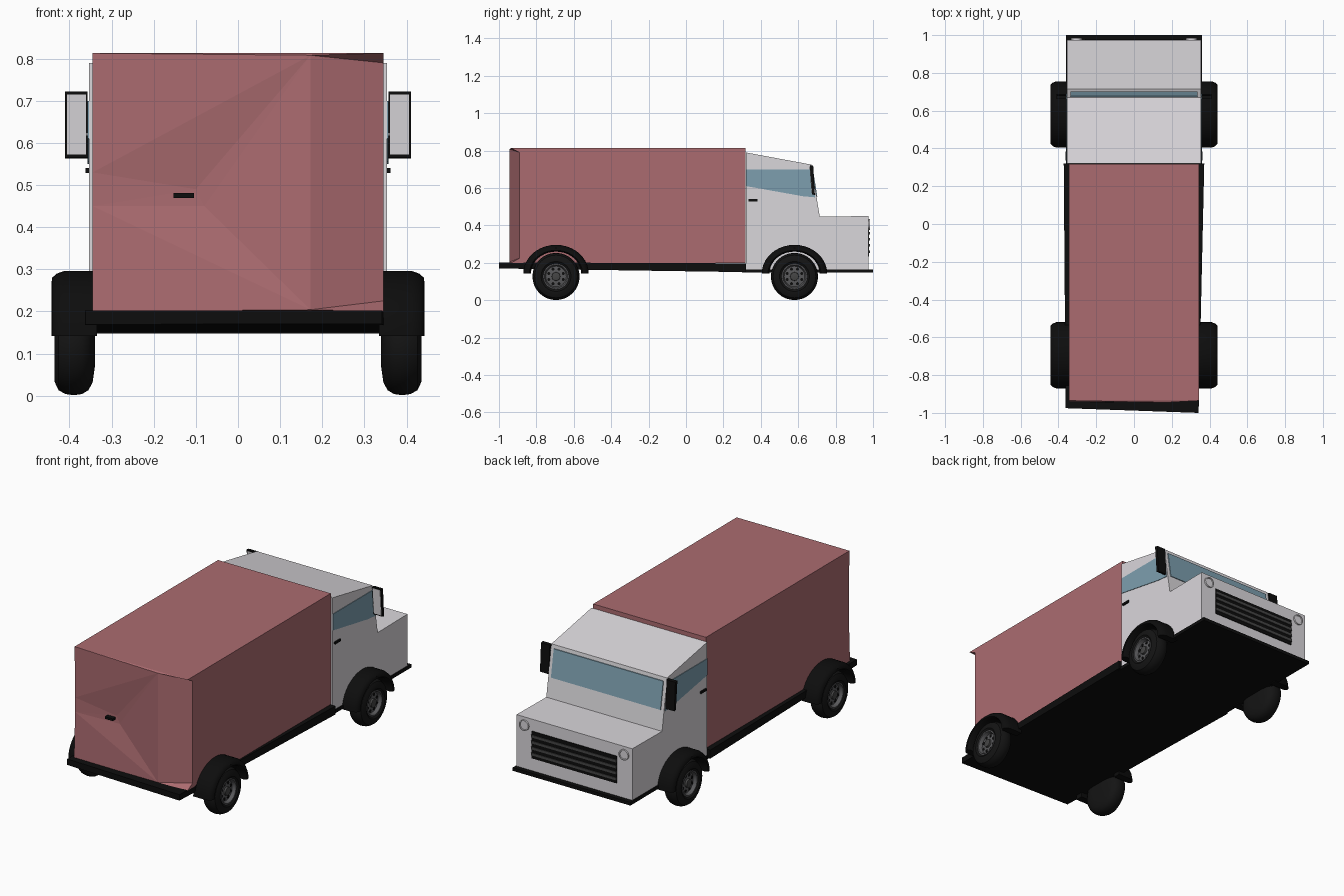
import bpy, bmesh, math
from mathutils import Vector

if "Cube" in bpy.data.objects:
    bpy.data.objects.remove(bpy.data.objects["Cube"])


def mat(name, r, g, b):
    m = bpy.data.materials.new(name)
    m.diffuse_color = (r, g, b, 1)
    m.use_nodes = True
    m.node_tree.nodes["Principled BSDF"].inputs["Base Color"].default_value = m.diffuse_color
    return m


RED = mat("dusty_red", 0.41, 0.148, 0.163)
WHITE = mat("off_white", 0.70, 0.68, 0.71)
GLASS = mat("blue_glass", 0.205, 0.345, 0.43)
BLACK = mat("black", 0.004, 0.004, 0.004)
TYRE = mat("tyre_black", 0.007, 0.007, 0.007)
RIM = mat("rim_grey", 0.10, 0.10, 0.105)
SLAT = mat("slat_grey", 0.06, 0.06, 0.06)


def mesh(name, verts, faces, material, smooth=None):
    bm = bmesh.new()
    vs = [bm.verts.new(v) for v in verts]
    for f in faces:
        bm.faces.new([vs[i] for i in f])
    bmesh.ops.recalc_face_normals(bm, faces=bm.faces)
    me = bpy.data.meshes.new(name)
    bm.to_mesh(me)
    bm.free()
    me.materials.append(material)
    ob = bpy.data.objects.new(name, me)
    bpy.context.collection.objects.link(ob)
    if smooth:
        bpy.ops.object.select_all(action='DESELECT')
        bpy.context.view_layer.objects.active = ob
        ob.select_set(True)
        bpy.ops.object.shade_smooth_by_angle(angle=math.radians(smooth))
    return ob


def loft(name, rings, material, smooth=None, caps=True):
    # skin a list of equal closed rings
    n = len(rings[0])
    verts = [p for r in rings for p in r]
    faces = [(k * n + i, k * n + (i + 1) % n, (k + 1) * n + (i + 1) % n, (k + 1) * n + i)
             for k in range(len(rings) - 1) for i in range(n)]
    if caps:
        faces += [list(range(n)), list(range(len(verts) - n, len(verts)))]
    return mesh(name, verts, faces, material, smooth)


def side_prism(name, pts, x0, x1, material):
    # (y, z) outline extruded along x
    return loft(name, [[(x, y, z) for y, z in pts] for x in (x0, x1)], material)


def box(name, x0, x1, y0, y1, z0, z1, material):
    return side_prism(name, [(y0, z0), (y1, z0), (y1, z1), (y0, z1)], x0, x1, material)


def lathe(name, prof, c, axis, material, n=32, smooth=35):
    # (distance, radius) profile spun about the x or y axis
    rings = []
    for d, r in prof:
        ring = []
        for i in range(n):
            a = 2 * math.pi * i / n
            u, v = r * math.cos(a), r * math.sin(a)
            ring.append((c[0] + d, c[1] + u, c[2] + v) if axis == 'x' else (c[0] + u, c[1] + d, c[2] + v))
        rings.append(ring)
    return loft(name, rings, material, smooth)


# cargo body with dented rear doors
cargo = [(-.345, -.94, .2), (.345, -.935, .2), (.345, -.935, .813), (-.345, -.935, .813),
         (.172, -.945, .808), (.172, -.945, .204), (.345, -.89, .79), (.345, -.89, .225),
         (-.345, -.93, .53), (-.345, -.93, .45), (-.1, -.918, .49), (-.08, -.918, .45),
         (-.345, .318, .2), (.345, .318, .2), (.345, .318, .813), (-.345, .318, .813)]
mesh("cargo_body", cargo, [
    (3, 4, 8), (4, 10, 8), (4, 11, 10), (4, 5, 11), (5, 9, 11), (5, 0, 9), (8, 10, 9), (10, 11, 9),
    (4, 6, 7, 5), (4, 2, 6), (5, 7, 1), (3, 2, 4), (0, 5, 1),
    (3, 15, 14, 2), (0, 1, 13, 12), (12, 13, 14, 15),
    (0, 12, 15, 3, 8, 9), (1, 7, 6, 2, 14, 13)], RED)
box("rear_door_handle", -.153, -.105, -.945, -.915, .469, .481, BLACK)

# chassis floor, deeper under the cargo body
plan = [(-.372, .32), (.372, .32), (.342, -1.0), (-.362, -.975)]
loft("cargo_floor", [[(x, y, .15 + (.32 - y) * .015) for x, y in plan],
                     [(x, y, .197 + (.32 - y) * .004) for x, y in plan]], BLACK)
box("cab_floor", -.36, .36, .3, 1.0, .147, .165, BLACK)

# cab and its glass
side_prism("cab", [(.32, .16), (.32, .79), (.67, .725), (.715, .447), (.975, .45), (.975, .16)],
           -.354, .354, WHITE)
side_prism("windshield", [(.672, .705), (.678, .705), (.702, .555), (.696, .555)], -.335, .335, GLASS)

# grille
box("grille", -.26, .26, .97, .979, .235, .385, BLACK)
for i in range(4):
    z = .253 + i * .033
    box("grille_slat", -.26, .26, .975, .983, z, z + .014, SLAT)

for s in (-1, 1):
    side_prism("side_window", [(.322, .61), (.322, .70), (.67, .70), (.69, .55), (.625, .556)],
               s * .350, s * .357, GLASS)
    box("door_handle", s * .35, s * .362, .335, .383, .529, .541, BLACK)
    lathe("headlight", [(0, .029), (.01, .029), (.01, .023), (.006, .022)], (s * .305, .974, .405), 'y', WHITE, 24)

    # wing mirrors, leaning slightly
    side_prism("mirror_housing", [(.675, .565), (.689, .563), (.68, .72), (.662, .722)], s * .357, s * .411, BLACK)
    side_prism("mirror_face", [(.671, .572), (.677, .572), (.668, .715), (.6605, .715)], s * .361, s * .406, WHITE)
    for z in (.62, .695):
        box("mirror_bracket", s * .345, s * .36, .668, .674, z - .003, z + .003, WHITE)

    for cy in (.58, -.695):
        c = (0, cy, .127)
        # tyre, dished rim, hub and bolts
        lathe("tyre", [(s * x, r) for x, r in [
            (.34, .06), (.345, .095), (.355, .114), (.37, .123), (.39, .126), (.41, .123),
            (.426, .114), (.435, .095), (.436, .08), (.428, .069), (.405, .067)]], c, 'x', TYRE)
        lathe("rim", [(s * x, r) for x, r in [
            (.40, .069), (.431, .069), (.431, .062), (.412, .055), (.416, .03), (.416, .01)]], c, 'x', RIM)
        lathe("hub", [(s * .41, .024), (s * .426, .022), (s * .428, .012)], c, 'x', SLAT, 16)
        for k in range(8):
            a = math.pi * (k + .5) / 4
            p = (0, cy + .042 * math.cos(a), c[2] + .042 * math.sin(a))
            lathe("rim_hole", [(s * .408, .0085), (s * .4165, .0085)], p, 'x', BLACK, 8)

        # rounded mudguard swept over the wheel
        sec = [(.335, .134), (.43, .134), (.443, .142), (.441, .157), (.43, .168), (.412, .175), (.335, .175)]
        rings = []
        for k in range(21):
            a = math.pi * k / 20
            rings.append([(s * x, cy + r * math.cos(a), .142 + .88 * r * math.sin(a)) for x, r in sec])
        loft("mudguard", rings, BLACK, 40)
